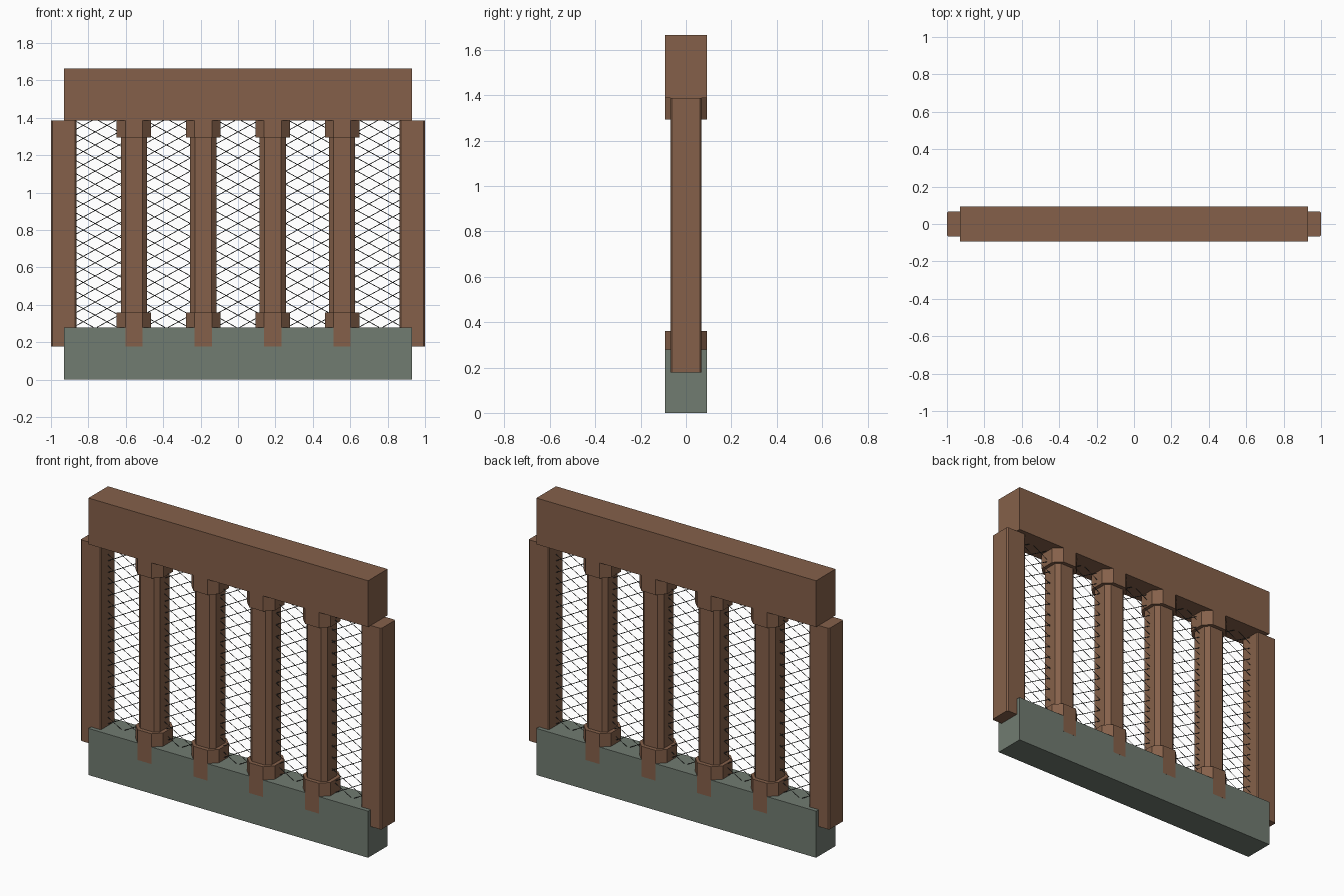
import bpy
import bmesh

cube = bpy.data.objects.get("Cube")
if cube:
    bpy.data.objects.remove(cube)


def material(name, rgb):
    mat = bpy.data.materials.new(name)
    mat.use_nodes = True
    mat.diffuse_color = (*rgb, 1)
    mat.node_tree.nodes["Principled BSDF"].inputs["Base Color"].default_value = (*rgb, 1)
    return mat


brown = material("brown wood", (0.235, 0.118, 0.068))
stone = material("grey green stone", (0.165, 0.2, 0.165))
iron = material("dark iron", (0.045, 0.048, 0.044))


def add_prism(name, x, half_x, half_y, z0, z1, mat, chamfer=0.0):
    """Upright block, with its four vertical corners cut when chamfer is set."""
    c = chamfer
    corners = []
    for sx, sy in ((1, 1), (-1, 1), (-1, -1), (1, -1)):
        cut = [(x + sx * half_x, sy * (half_y - c)), (x + sx * (half_x - c), sy * half_y)]
        if sx != sy:
            cut.reverse()
        corners += cut if c else cut[:1]
    bm = bmesh.new()
    face = bm.faces.new([bm.verts.new((px, py, z0)) for px, py in corners])
    grown = bmesh.ops.extrude_face_region(bm, geom=[face])["geom"]
    top = [v for v in grown if isinstance(v, bmesh.types.BMVert)]
    bmesh.ops.translate(bm, verts=top, vec=(0, 0, z1 - z0))
    # The extruded region replaces the first face, so close the underside again
    if not any(all(abs(v.co.z - z0) < 1e-6 for v in f.verts) for f in bm.faces):
        bm.faces.new([v for v in bm.verts if abs(v.co.z - z0) < 1e-6])
    bmesh.ops.recalc_face_normals(bm, faces=bm.faces)
    mesh = bpy.data.meshes.new(name)
    bm.to_mesh(mesh)
    bm.free()
    mesh.materials.append(mat)
    obj = bpy.data.objects.new(name, mesh)
    bpy.context.collection.objects.link(obj)
    return obj


SILL_TOP, BEAM_BOTTOM, POST_BOTTOM = 0.28, 1.387, 0.178
HALF_LENGTH, HALF_DEPTH = 0.93, 0.0925

# Stone sill and wooden top beam
add_prism("sill", 0, HALF_LENGTH, HALF_DEPTH, 0, SILL_TOP, stone)
add_prism("top_beam", 0, HALF_LENGTH, HALF_DEPTH, BEAM_BOTTOM, 1.665, brown)

# End posts with slightly eased corners
for side, x in (("left", 0.932), ("right", -0.932)):
    add_prism(side + "_end_post", x, 0.068, 0.068, POST_BOTTOM, BEAM_BOTTOM, brown, 0.007)

# Eight-sided posts, each with a foot and a capital
for i in range(4):
    x = (i - 1.5) * 0.371
    tag = f"_{i + 1}"
    add_prism("post" + tag, x, 0.07, 0.069, SILL_TOP, BEAM_BOTTOM, brown, 0.025)
    add_prism("post_foot" + tag, x, 0.092, HALF_DEPTH + 0.0003, POST_BOTTOM, 0.36, brown, 0.046)
    add_prism("post_capital" + tag, x, 0.092, HALF_DEPTH, 1.294, BEAM_BOTTOM, brown, 0.046)

# Diamond wire lattice, one curve for each slant, clipped to the opening
SLOPE, PITCH, REACH = 0.55, 0.07, 0.9
for name, sign in (("rising_wires", 1), ("falling_wires", -1)):
    curve = bpy.data.curves.new(name, "CURVE")
    curve.dimensions = "3D"
    curve.bevel_depth = 0.002
    curve.bevel_resolution = 0
    curve.use_fill_caps = True
    curve.materials.append(iron)
    z = SILL_TOP - SLOPE * REACH
    while z < BEAM_BOTTOM + SLOPE * REACH:
        ends = sorted((h - z) / (sign * SLOPE) for h in (SILL_TOP, BEAM_BOTTOM))
        xa, xb = max(-REACH, ends[0]), min(REACH, ends[1])
        if xb - xa > 0.01:
            wire = curve.splines.new("POLY")
            wire.points.add(1)
            for point, px in zip(wire.points, (xa, xb)):
                point.co = (px, sign * 0.0015, z + sign * SLOPE * px, 1)
        z += PITCH
    bpy.context.collection.objects.link(bpy.data.objects.new(name, curve))
